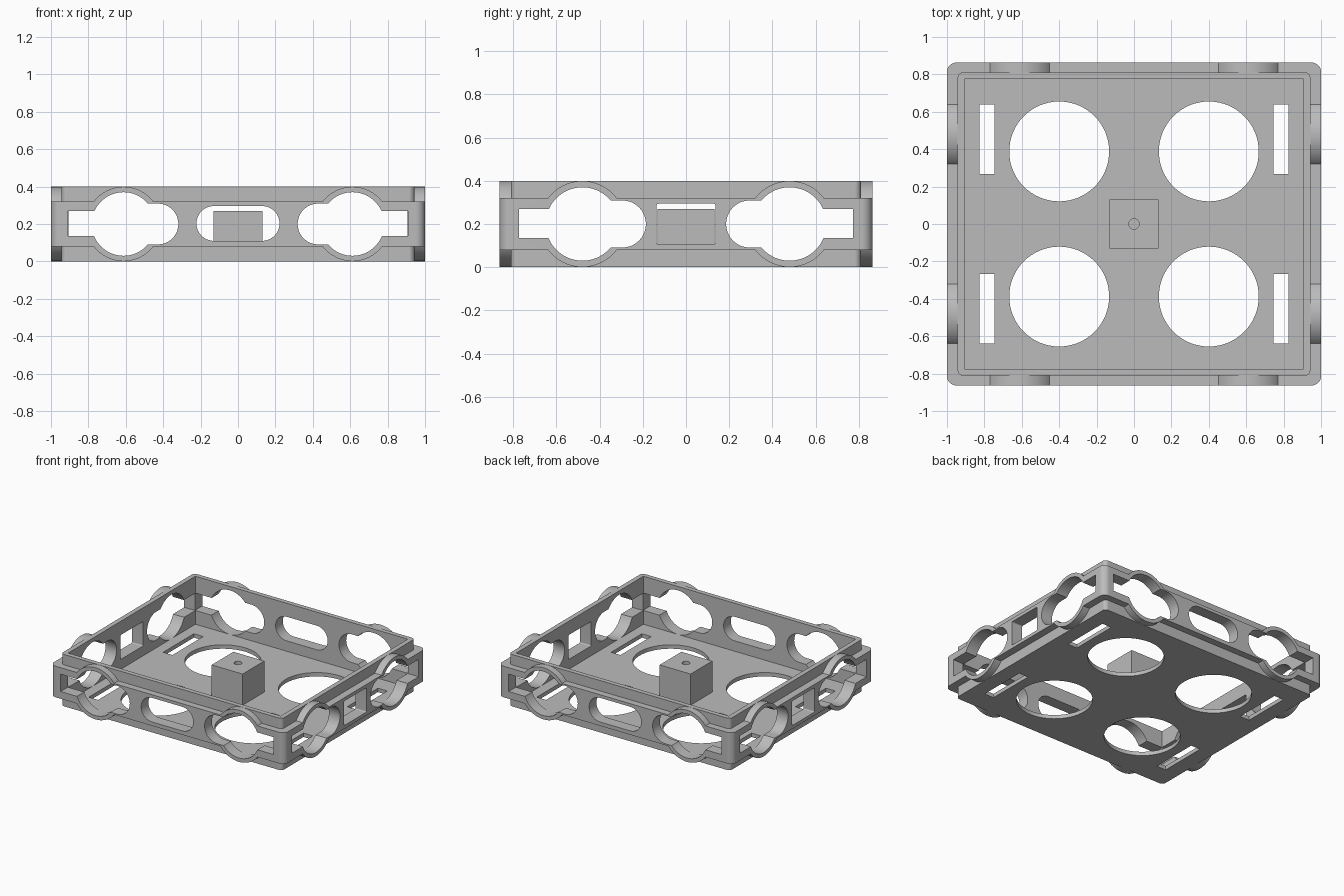
import bpy
import bmesh
import math

if "Cube" in bpy.data.objects:
    bpy.data.objects.remove(bpy.data.objects["Cube"], do_unlink=True)

grey = bpy.data.materials.new("plain grey")
grey.use_nodes = True
COLOUR = (0.5, 0.5, 0.5, 1)
grey.diffuse_color = COLOUR
grey.node_tree.nodes["Principled BSDF"].inputs["Base Color"].default_value = COLOUR

HALF_X, HALF_Y, HEIGHT = 1.0, 0.863, 0.4
WALL_X, WALL_Y = 0.943, 0.811
MID = HEIGHT / 2
FLOOR = 0.03


def outline(cu, cv, hu, hv, r):
    """Rounded rectangle; a radius equal to the half sizes gives a slot or circle."""
    if r == 0:
        return [(cu + a * hu, cv + b * hv) for a, b in ((1, 1), (-1, 1), (-1, -1), (1, -1))]
    pts = []
    for i, (a, b) in enumerate(((1, 1), (-1, 1), (-1, -1), (1, -1))):
        for k in range(17):
            t = (i + k / 16) * math.pi / 2
            p = (cu + a * (hu - r) + r * math.cos(t), cv + b * (hv - r) + r * math.sin(t))
            if not pts or min(math.dist(p, pts[-1]), math.dist(p, pts[0])) > 1e-5:
                pts.append(p)
    return pts


def prism(name, axis, lo, hi, cu, cv, hu, hv, r=0.0):
    """Extrude a rounded rectangle along one axis from lo to hi."""
    place = {"x": lambda u, v, w: (w, u, v),
             "y": lambda u, v, w: (u, w, v),
             "z": lambda u, v, w: (u, v, w)}[axis]
    pts = outline(cu, cv, hu, hv, r)
    bm = bmesh.new()
    rings = [[bm.verts.new(place(u, v, w)) for u, v in pts] for w in (lo, hi)]
    bm.faces.new(rings[0])
    bm.faces.new(rings[1])
    n = len(pts)
    for i in range(n):
        j = (i + 1) % n
        bm.faces.new((rings[0][i], rings[0][j], rings[1][j], rings[1][i]))
    bmesh.ops.recalc_face_normals(bm, faces=bm.faces)
    mesh = bpy.data.meshes.new(name)
    bm.to_mesh(mesh)
    bm.free()
    mesh.materials.append(grey)
    obj = bpy.data.objects.new(name, mesh)
    bpy.context.collection.objects.link(obj)
    return obj


def combine(target, tool, operation):
    """Apply a boolean and discard the tool."""
    mod = target.modifiers.new("boolean", "BOOLEAN")
    mod.operation, mod.solver, mod.object = operation, "EXACT", tool
    bpy.context.view_layer.objects.active = target
    bpy.ops.object.modifier_apply(modifier=mod.name)
    bpy.data.objects.remove(tool, do_unlink=True)


def add(target, *args):
    combine(target, prism("addition", *args), "UNION")


def cut(target, *args):
    combine(target, prism("cutter", *args), "DIFFERENCE")


# Each wall pair: axis, outer face, wall face, boss centre, slot inner end, outer notch end
walls = (("y", HALF_Y, WALL_Y, 0.612, 0.319, 0.909),
         ("x", HALF_X, WALL_X, 0.48, 0.186, 0.773))

# Solid body, outer band and round bosses
tray = prism("tray", "z", 0, HEIGHT, 0, 0, WALL_X, WALL_Y, 0.03)
add(tray, "z", 0.08, 0.32, 0, 0, HALF_X, HALF_Y, 0.05)
for axis, outer, wall, boss, slot_end, notch_end in walls:
    for side in (-1, 1):
        lo, hi = sorted((side * (wall - 0.02), side * outer))
        for s in (-1, 1):
            add(tray, axis, lo, hi, s * boss, MID, 0.1995, 0.1995, 0.1995)

# Inner cavity
cut(tray, "z", FLOOR, HEIGHT + 0.1, 0, 0, 0.906, 0.775)

# Wall openings: circle, rounded slot toward the middle, notch toward the corner
for axis, outer, wall, boss, slot_end, notch_end in walls:
    for side in (-1, 1):
        lo, hi = sorted((side * (wall - 0.08), side * (outer + 0.05)))
        for s in (-1, 1):
            cut(tray, axis, lo, hi, s * boss, MID, 0.17, 0.17, 0.17)
            half = (boss - slot_end) / 2
            cut(tray, axis, lo, hi, s * (slot_end + half), MID, half, 0.109, 0.109)
            half = (notch_end - boss) / 2
            cut(tray, axis, lo, hi, s * (boss + half), 0.203, half, 0.067)
        if axis == "y":
            cut(tray, axis, lo, hi, 0, 0.203, 0.222, 0.093, 0.093)
        else:
            cut(tray, axis, lo, hi, 0, 0.2, 0.136, 0.094, 0.008)

# Floor openings
for sx in (-1, 1):
    for sy in (-1, 1):
        cut(tray, "z", -0.1, 0.1, sx * 0.4, sy * 0.388, 0.267, 0.267, 0.267)
        cut(tray, "z", -0.1, 0.1, sx * 0.785, sy * 0.453, 0.04, 0.187)

# Central block with a blind hole
block = prism("centre_block", "z", FLOOR - 0.01, 0.27, 0, 0, 0.132, 0.132)
cut(block, "z", 0.1, 0.4, 0, 0, 0.028, 0.028, 0.028)

# Smooth curved surfaces, keep edges sharp
for obj in (tray, block):
    bpy.ops.object.select_all(action="DESELECT")
    obj.select_set(True)
    bpy.context.view_layer.objects.active = obj
    bpy.ops.object.shade_smooth_by_angle(angle=math.radians(30))
